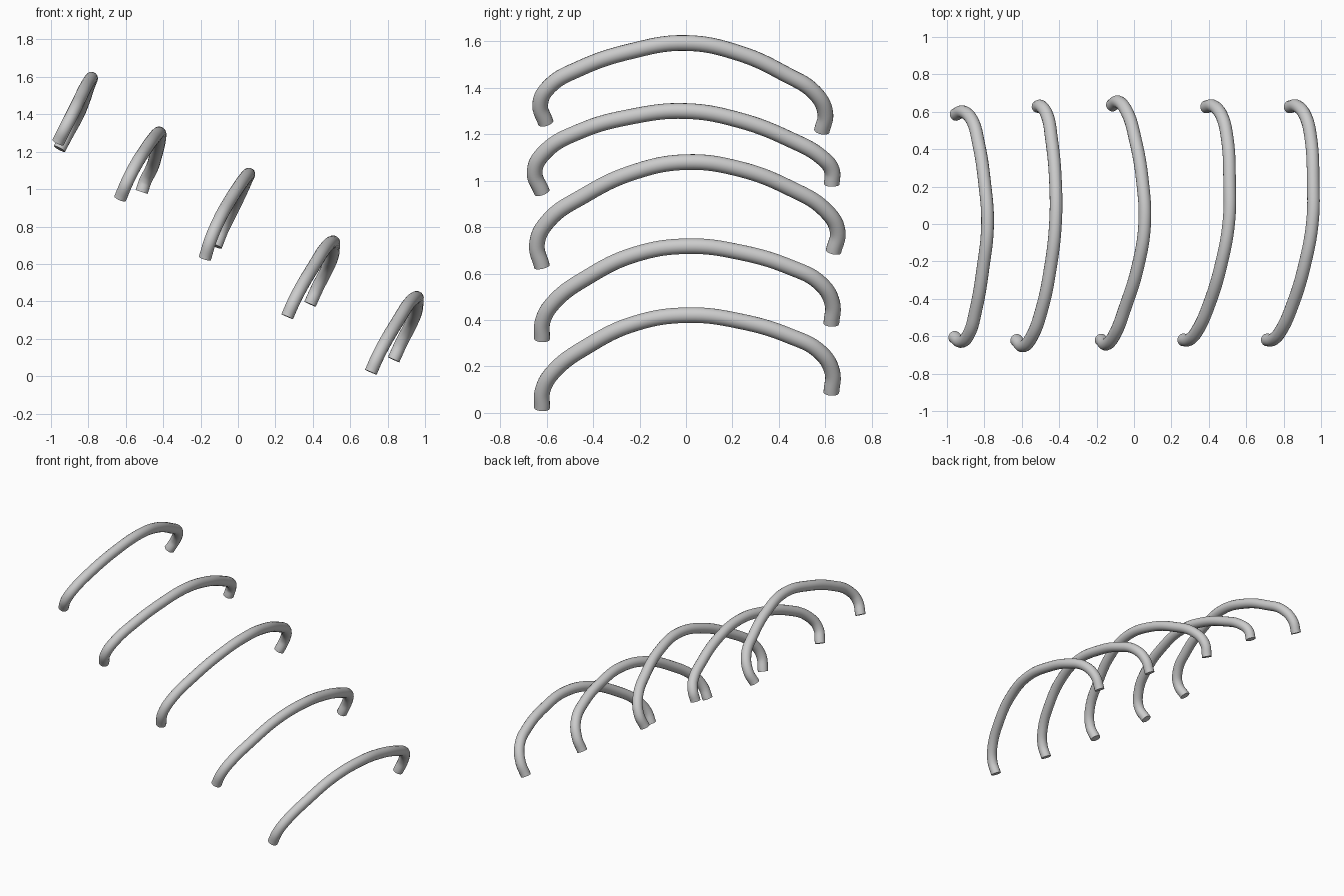
import bpy
from mathutils import Vector

TUBE_RADIUS = 0.034

# Each path runs from the front leg end, over the crown, to the back leg end
upper = [(-.962, -.604, 1.25), (-.922, -.628, 1.33), (-.883, -.588, 1.406), (-.845, -.456, 1.484),
         (-.808, -.24, 1.557), (-.783, 0, 1.593), (-.80, .232, 1.548), (-.83, .426, 1.46),
         (-.866, .555, 1.378), (-.915, .600, 1.29), (-.955, .585, 1.215)]
second = [(-.63, -.62, .95), (-.592, -.652, 1.04), (-.548, -.605, 1.126), (-.493, -.456, 1.213),
          (-.448, -.24, 1.275), (-.42, 0, 1.30), (-.42, .232, 1.260), (-.44, .447, 1.178),
          (-.466, .585, 1.10), (-.495, .628, 1.045), (-.515, .628, .985)]
middle = [(-.177, -.62, .63), (-.147, -.642, .727), (-.105, -.594, .826), (-.045, -.44, .935),
          (.02, -.23, 1.035), (.057, 0, 1.080), (.045, .232, 1.05), (.008, .447, .968),
          (-.037, .598, .875), (-.083, .653, .783), (-.118, .635, .695)]
lower = [(.263, -.62, .318), (.297, -.617, .395), (.337, -.572, .473), (.405, -.42, .587),
         (.465, -.22, .682), (.507, .01, .718), (.511, .232, .692), (.500, .447, .628),
         (.470, .576, .560), (.425, .630, .473), (.385, .626, .385)]


def arch(name, path, offset=(0, 0, 0)):
    """Sweep a round capped tube along a smooth path."""
    curve = bpy.data.curves.new(name, 'CURVE')
    curve.dimensions = '3D'
    curve.bevel_depth = TUBE_RADIUS
    curve.bevel_resolution = 6
    curve.resolution_u = 8
    curve.use_fill_caps = True
    spline = curve.splines.new('BEZIER')
    spline.bezier_points.add(len(path) - 1)
    for point, co in zip(spline.bezier_points, path):
        point.co = Vector(co) + Vector(offset)
        point.handle_left_type = point.handle_right_type = 'AUTO'
    obj = bpy.data.objects.new(name, curve)
    bpy.context.collection.objects.link(obj)
    # Smooth tube walls, crisp end caps
    bpy.ops.object.select_all(action='DESELECT')
    obj.select_set(True)
    bpy.context.view_layer.objects.active = obj
    bpy.ops.object.convert(target='MESH')
    bpy.ops.object.shade_smooth_by_angle()


# Five arches descending from left to right
arch("arch_1", upper)
arch("arch_2", second)
arch("arch_3", middle)
arch("arch_4", lower)
arch("arch_5", lower, (.447, 0, -.297))
